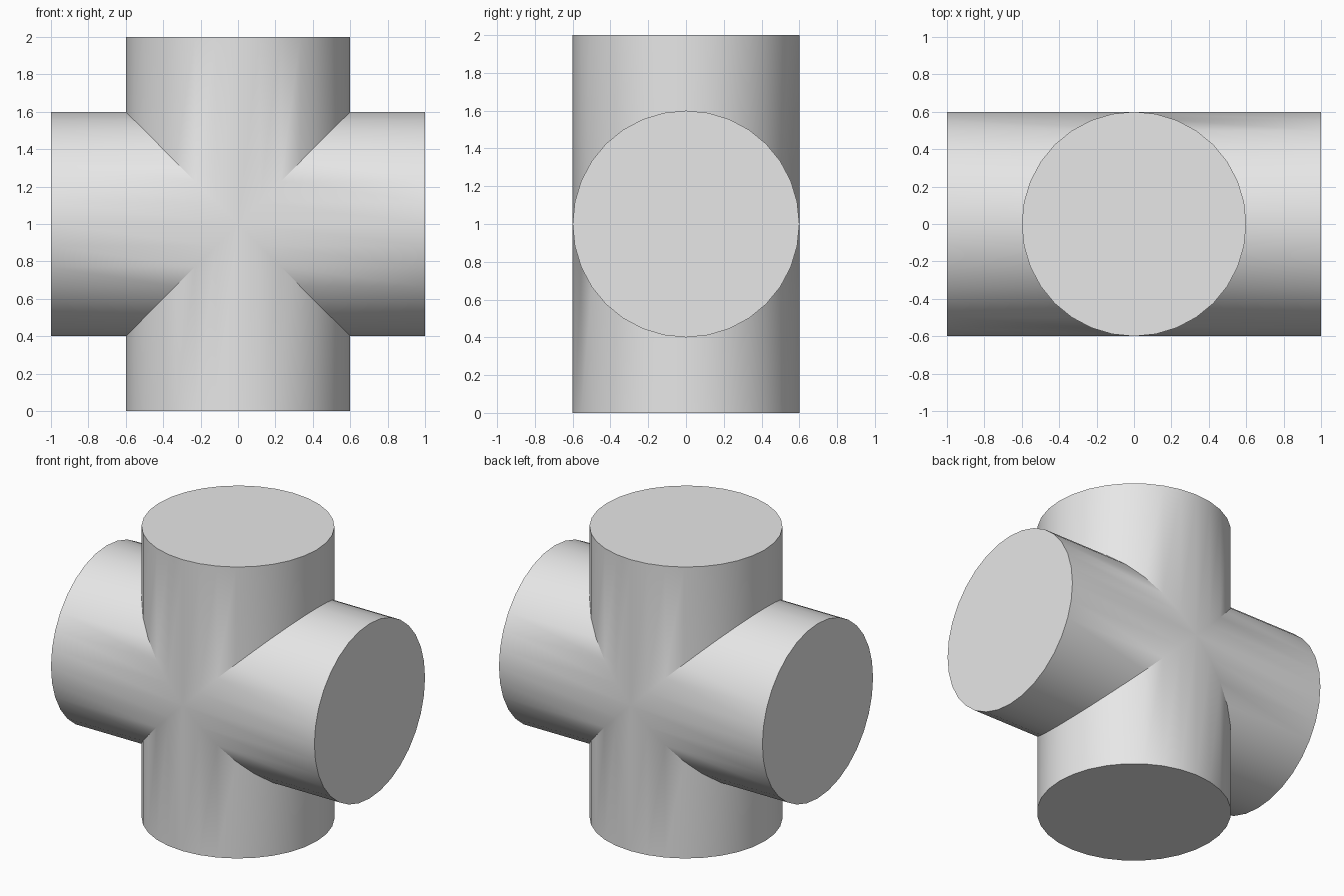
import bpy, bmesh, math
from mathutils import Matrix, Vector

cube = bpy.data.objects.get("Cube")
if cube:
    bpy.data.objects.remove(cube, do_unlink=True)

RADIUS, HALF_LENGTH, SIDES = 0.6, 1.0, 32

# Plain grey surface
grey = bpy.data.materials.new("light_grey")
grey.use_nodes = True
colour = (0.8, 0.8, 0.8, 1)
grey.diffuse_color = colour
grey.node_tree.nodes["Principled BSDF"].inputs["Base Color"].default_value = colour


def add_arm(bm, turn):
    """Capped round arm whose inner end is mitred against its neighbours."""
    rot = Matrix.Rotation(turn, 4, 'Y')
    lift = Vector((0, 0, HALF_LENGTH))
    outer, inner = [], []
    for i in range(SIDES):
        a = math.tau * i / SIDES
        x, y = RADIUS * math.cos(a), RADIUS * math.sin(a)
        outer.append(bm.verts.new(rot @ Vector((x, y, HALF_LENGTH)) + lift))
        inner.append(bm.verts.new(rot @ Vector((x, y, abs(x))) + lift))
    for i in range(SIDES):
        j = (i + 1) % SIDES
        bm.faces.new((inner[i], inner[j], outer[j], outer[i]))
    bm.faces.new(outer)


# Four arms welded into one closed cross
bm = bmesh.new()
for k in range(4):
    add_arm(bm, k * math.pi / 2)
bmesh.ops.remove_doubles(bm, verts=bm.verts, dist=0.0001)
bmesh.ops.recalc_face_normals(bm, faces=bm.faces)
mesh = bpy.data.meshes.new("crossed_cylinders")
bm.to_mesh(mesh)
bm.free()
mesh.materials.append(grey)

cross = bpy.data.objects.new("crossed_cylinders", mesh)
bpy.context.collection.objects.link(cross)

# Smooth barrels with sharp rims and mitres
bpy.ops.object.select_all(action='DESELECT')
cross.select_set(True)
bpy.context.view_layer.objects.active = cross
bpy.ops.object.shade_smooth_by_angle(angle=math.radians(30))
